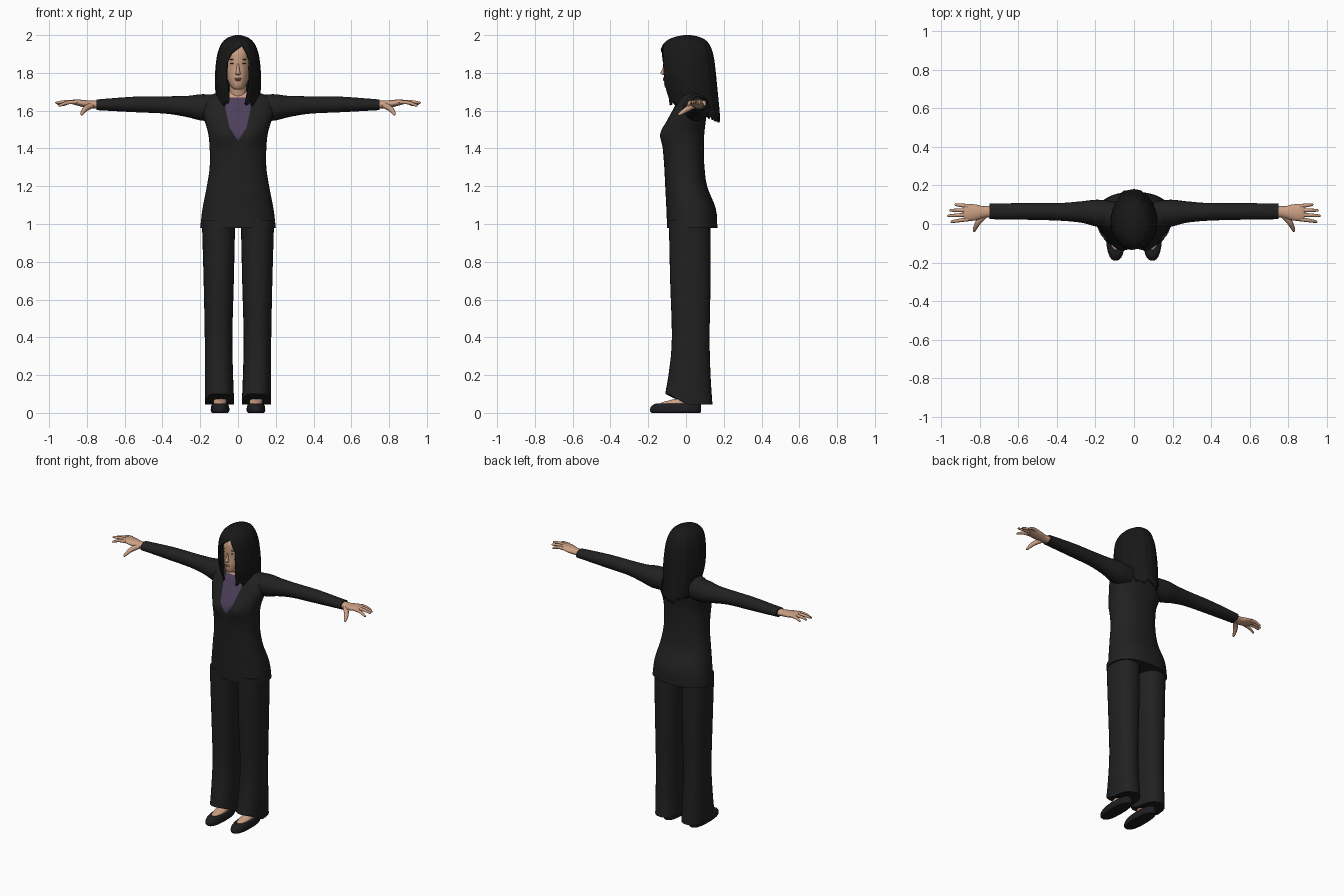
import bpy, bmesh, math, random
from math import sin, cos, pi, exp
from mathutils import Vector

random.seed(4)
if "Cube" in bpy.data.objects:
    bpy.data.objects.remove(bpy.data.objects["Cube"])


def material(name, r, g, b):
    m = bpy.data.materials.new(name)
    m.use_nodes = True
    m.diffuse_color = (r, g, b, 1)
    bsdf = m.node_tree.nodes["Principled BSDF"]
    bsdf.inputs["Base Color"].default_value = (r, g, b, 1)
    bsdf.inputs["Roughness"].default_value = 0.8
    return m


SUIT = material("suit charcoal", 0.015, 0.015, 0.015)
HAIR = material("hair black", 0.009, 0.009, 0.009)
SKIN = material("skin", 0.60, 0.35, 0.23)
SHIRT = material("shirt purple", 0.075, 0.05, 0.105)
SHOE = material("shoe black", 0.013, 0.013, 0.015)
LIPS = material("lips", 0.42, 0.19, 0.14)
EYES = material("eye brown", 0.06, 0.035, 0.025)


def spline(rows, steps):
    """Smooth in-between rows passing through every given row."""
    out = []
    for i in range(len(rows) - 1):
        a, b, c, d = (rows[min(max(i + k, 0), len(rows) - 1)] for k in (-1, 0, 1, 2))
        for s in range(steps):
            t = s / steps
            out.append([q + t * (r - p) / 2 + t * t * (2 * p - 5 * q + 4 * r - s4) / 2
                        + t ** 3 * (3 * q - p - 3 * r + s4) / 2
                        for p, q, r, s4 in zip(a, b, c, d)])
    return out + [list(rows[-1])]


def loft(rows, axis="z", sides=32, power=2.0, steps=4, ripple=0.0):
    """Rows are (position, centre 1, centre 2, radius 1, radius 2)."""
    bm = bmesh.new()
    rings = []
    for t, c1, c2, r1, r2 in spline(rows, steps):
        ring = []
        for k in range(sides):
            a = 2 * pi * k / sides
            f = 1 + ripple * sin(a * 11) + ripple * sin(a * 17)
            u = c1 + f * r1 * math.copysign(abs(cos(a)) ** (2 / power), cos(a))
            v = c2 + f * r2 * math.copysign(abs(sin(a)) ** (2 / power), sin(a))
            ring.append(bm.verts.new((u, v, t) if axis == "z" else (t, u, v)))
        rings.append(ring)
    for low, high in zip(rings, rings[1:]):
        for k in range(sides):
            n = (k + 1) % sides
            bm.faces.new((low[k], low[n], high[n], high[k]))
    bm.faces.new(rings[0])
    bm.faces.new(rings[-1])
    bmesh.ops.recalc_face_normals(bm, faces=bm.faces)
    return bm


def body(rows, cx=0.0):
    """Turn (z, half width, front y, back y[, centre x]) into loft rows."""
    return [(r[0], r[4] if len(r) > 4 else cx, (r[2] + r[3]) / 2, r[1], (r[3] - r[2]) / 2)
            for r in rows]


def finish(name, bm, mats, mirror=False, thick=0.0):
    me = bpy.data.meshes.new(name)
    bm.to_mesh(me)
    bm.free()
    for m in mats:
        me.materials.append(m)
    ob = bpy.data.objects.new(name, me)
    bpy.context.collection.objects.link(ob)
    bpy.ops.object.select_all(action="DESELECT")
    ob.select_set(True)
    bpy.context.view_layer.objects.active = ob
    bpy.ops.object.shade_smooth_by_angle(angle=math.radians(45))
    if mirror:
        ob.modifiers.new("Mirror", "MIRROR").use_mirror_merge = False
    if thick:
        mod = ob.modifiers.new("Thickness", "SOLIDIFY")
        mod.thickness, mod.offset = thick, -1
    return ob


def cut_outline(bm, pts):
    """Cut a convex x-z outline into the front and return the faces inside it."""
    edges = list(zip(pts, pts[1:] + pts[:1]))
    for (x, z), (x2, z2) in edges:
        bmesh.ops.bisect_plane(bm, geom=bm.verts[:] + bm.edges[:] + bm.faces[:], dist=1e-5,
                               plane_co=(x, 0, z), plane_no=(z2 - z, 0, x - x2))
    inside = []
    for f in bm.faces:
        c = f.calc_center_median()
        if c.y < 0 and all((x2 - x) * (c.z - z) - (z2 - z) * (c.x - x) > 0
                           for (x, z), (x2, z2) in edges):
            inside.append(f)
    return inside


def ball(name, loc, size, mat, mirror=False):
    bm = bmesh.new()
    bmesh.ops.create_uvsphere(bm, u_segments=16, v_segments=10, radius=1)
    for v in bm.verts:
        v.co = Vector(loc) + Vector([a * b for a, b in zip(v.co, size)])
    return finish(name, bm, [mat], mirror)


def tube(name, points, radii, mat):
    """Tapered round limb along a smooth path, with a rounded tip."""
    cu = bpy.data.curves.new(name, "CURVE")
    cu.dimensions, cu.bevel_depth, cu.bevel_resolution = "3D", 1.0, 3
    cu.use_fill_caps = True
    rows = spline([(*p, r) for p, r in zip(points, radii)], 4)
    sp = cu.splines.new("POLY")
    sp.points.add(len(rows) - 1)
    for p, (x, y, z, r) in zip(sp.points, rows):
        p.co, p.radius = (x, y, z, 1), r
    tmp = bpy.data.objects.new("path", cu)
    bpy.context.collection.objects.link(tmp)
    bpy.context.view_layer.update()
    bm = bmesh.new()
    bm.from_mesh(tmp.to_mesh())
    bpy.data.objects.remove(tmp)
    return finish(name, bm, [mat], True)


# Jacket with bust, cut open in a V over the shirt
bm = loft(body([(0.98, 0.20, -0.10, 0.166), (1.08, 0.188, -0.104, 0.158),
                (1.2, 0.165, -0.11, 0.112), (1.3, 0.15, -0.115, 0.098),
                (1.4, 0.15, -0.122, 0.094), (1.48, 0.158, -0.122, 0.097),
                (1.55, 0.178, -0.098, 0.105), (1.6, 0.188, -0.072, 0.11),
                (1.65, 0.178, -0.045, 0.108), (1.685, 0.14, -0.02, 0.09),
                (1.705, 0.065, 0.0, 0.075)]), sides=48, power=2.3)
for v in bm.verts:
    if v.co.y < 0:
        v.co.y -= 0.022 * exp(-((abs(v.co.x) - 0.075) / 0.05) ** 2 - ((v.co.z - 1.475) / 0.06) ** 2)
for f in cut_outline(bm, [(0, 1.44), (0.045, 1.51), (0.067, 1.61), (0.07, 1.8),
                          (-0.07, 1.8), (-0.067, 1.61), (-0.045, 1.51)]):
    f.material_index = 1 if f.calc_center_median().z < 1.665 else 2
finish("jacket", bm, [SUIT, SHIRT, SKIN])

# Sleeves
finish("sleeves", loft([(0.1, 0.05, 1.615, 0.068, 0.068), (0.19, 0.056, 1.617, 0.07, 0.07),
                        (0.27, 0.062, 1.622, 0.056, 0.056), (0.38, 0.063, 1.63, 0.046, 0.046),
                        (0.55, 0.065, 1.633, 0.043, 0.041), (0.75, 0.066, 1.631, 0.041, 0.028)],
                       axis="x", sides=24), [SUIT], True)

# Trousers with a hem rising over the foot
bm = loft(body([(0.045, 0.078, -0.11, 0.14, 0.098), (0.2, 0.075, -0.09, 0.13, 0.101),
                (0.4, 0.073, -0.075, 0.125, 0.103), (0.7, 0.08, -0.084, 0.13, 0.102),
                (0.98, 0.087, -0.09, 0.13, 0.103), (1.02, 0.087, -0.09, 0.13, 0.103)]), power=2.3)
for v in bm.verts:
    if v.co.z < 0.3 and v.co.y < 0.0:
        v.co.z += 0.055 * (0.3 - v.co.z) / 0.255 * min(1, -v.co.y / 0.09)
finish("trouser_legs", bm, [SUIT], True)

# Shoes and feet
finish("shoes", loft(body([(0, 0.042, -0.182, 0.075), (0.01, 0.049, -0.19, 0.08),
                           (0.03, 0.048, -0.187, 0.08), (0.045, 0.043, -0.17, 0.078),
                           (0.05, 0.038, -0.155, 0.074)], 0.095), power=2.4), [SHOE], True)
finish("feet", loft(body([(0.035, 0.036, -0.142, 0.06), (0.054, 0.035, -0.13, 0.06),
                          (0.07, 0.034, -0.075, 0.06), (0.09, 0.032, -0.03, 0.06),
                          (0.2, 0.03, -0.02, 0.06)], 0.095)), [SKIN], True)

# Hands: palm, four fingers and thumb
finish("palms", loft([(0.73, 0.066, 1.631, 0.03, 0.022), (0.78, 0.062, 1.633, 0.03, 0.02),
                      (0.82, 0.06, 1.638, 0.041, 0.019), (0.865, 0.06, 1.645, 0.044, 0.014),
                      (0.885, 0.06, 1.645, 0.038, 0.008)], axis="x", sides=20), [SKIN], True)
for name, y, y2, tip, drop in (("index_fingers", 0.025, 0.012, 0.95, 0.018),
                               ("middle_fingers", 0.048, 0.043, 0.966, 0.003),
                               ("ring_fingers", 0.071, 0.071, 0.957, 0.008),
                               ("little_fingers", 0.093, 0.1, 0.93, 0.014)):
    tube(name, [(0.86, y, 1.645), ((0.86 + tip) / 2, (y + y2) / 2, 1.648 - drop / 3),
                (tip - 0.006, y2, 1.645 - drop), (tip, y2, 1.644 - drop)],
         [0.011, 0.0095, 0.0065, 0.002], SKIN)
tube("thumbs", [(0.775, 0.045, 1.628), (0.805, 0.012, 1.612), (0.822, -0.018, 1.592),
                (0.828, -0.036, 1.58), (0.829, -0.041, 1.577)],
     [0.016, 0.015, 0.011, 0.007, 0.002], SKIN)

# Neck and head
finish("neck", loft([(1.6, 0, 0.035, 0.052, 0.05), (1.68, 0, 0.02, 0.046, 0.046),
                     (1.78, 0, 0.005, 0.046, 0.05)], sides=24), [SKIN])
finish("head", loft(body([(1.712, 0.018, -0.098, -0.05), (1.72, 0.03, -0.108, -0.03),
                          (1.74, 0.045, -0.116, 0.02), (1.775, 0.059, -0.118, 0.07),
                          (1.82, 0.069, -0.114, 0.095), (1.86, 0.073, -0.115, 0.105),
                          (1.91, 0.073, -0.112, 0.11), (1.95, 0.06, -0.085, 0.095),
                          (1.975, 0.03, -0.04, 0.06)])), [SKIN])

# Facial features
finish("nose", loft(body([(1.788, 0.008, -0.122, -0.1), (1.796, 0.014, -0.133, -0.1),
                          (1.806, 0.011, -0.133, -0.1), (1.83, 0.007, -0.122, -0.1),
                          (1.855, 0.006, -0.115, -0.1)]), sides=16), [SKIN])
ball("upper_lip", (0, -0.117, 1.769), (0.02, 0.005, 0.004), LIPS)
ball("lower_lip", (0, -0.116, 1.762), (0.017, 0.006, 0.005), LIPS)
ball("eyes", (0.029, -0.1065, 1.85), (0.013, 0.003, 0.0035), EYES, True)
ball("eyebrows", (0.031, -0.106, 1.871), (0.017, 0.003, 0.002), EYES, True)

# Hair shell: trimmed on a slope, opened around the face, with ragged ends
bm = loft(body([(1.5, 0.095, -0.07, 0.182), (1.57, 0.104, -0.08, 0.18),
                (1.65, 0.112, -0.098, 0.173), (1.72, 0.12, -0.122, 0.166),
                (1.8, 0.12, -0.136, 0.158), (1.88, 0.112, -0.139, 0.148),
                (1.935, 0.097, -0.13, 0.132), (1.97, 0.075, -0.103, 0.108),
                (1.99, 0.046, -0.06, 0.072), (2.0, 0.012, -0.01, 0.025)]),
          sides=72, ripple=0.008)
bmesh.ops.bisect_plane(bm, geom=bm.verts[:] + bm.edges[:] + bm.faces[:], clear_inner=True,
                       plane_co=(0, -0.1, 1.655), plane_no=(0, 0.095, 0.27))
for i, v in enumerate([v for v in bm.verts if v.is_boundary]):
    v.co.z += random.uniform(-0.024, 0.016)
opening = cut_outline(bm, [(0.025, 1.948), (-0.035, 1.905), (-0.06, 1.85), (-0.058, 1.75),
                           (-0.035, 1.6), (0.035, 1.6), (0.058, 1.75), (0.062, 1.87)])
bmesh.ops.delete(bm, geom=opening, context="FACES")
finish("hair", bm, [HAIR], thick=0.01)
